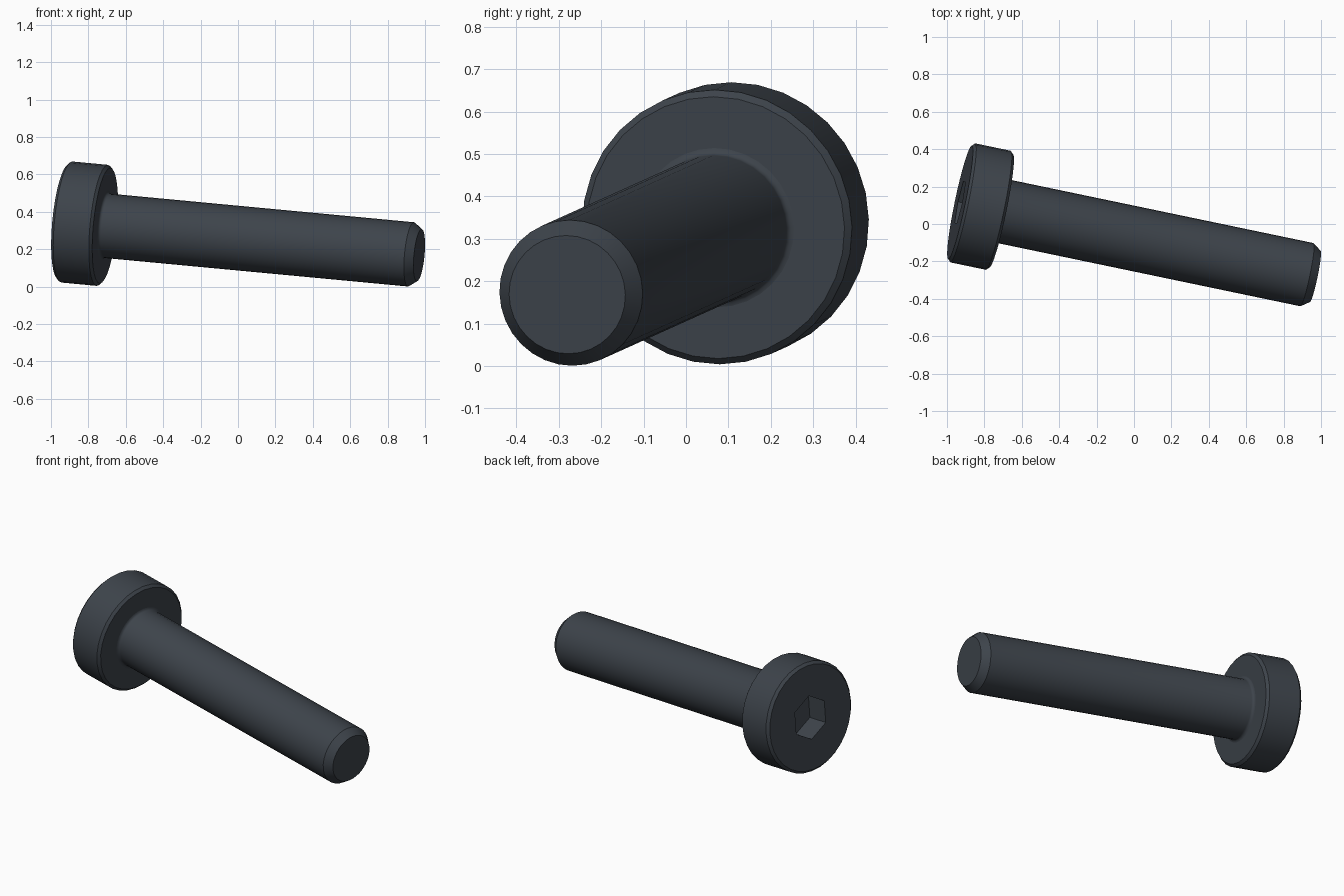
import bpy
import bmesh
from math import cos, sin, pi, radians
from mathutils import Matrix, Vector

cube = bpy.data.objects.get("Cube")
if cube:
    bpy.data.objects.remove(cube)

SEGMENTS = 32
HEAD_R, HEAD_LEN, EDGE = 0.325, 0.225, 0.015
SHANK_R, TIP_R, LENGTH = 0.1725, 0.14, 1.948
SOCKET_R, SOCKET_DEPTH = 0.13, 0.13

# Bolt axis: local z runs from the head face to the tip
axis = Vector((1, -0.2086, -0.094)).normalized()
side = Vector((0, 0, 1)).cross(axis).normalized()
rise = axis.cross(side)
placement = Matrix((side, rise, axis)).transposed().to_4x4()
placement.translation = (-0.93, 0.116, 0.347)

steel = bpy.data.materials.new("dark blue grey steel")
steel.use_nodes = True
colour = (0.047, 0.057, 0.07, 1)
steel.diffuse_color = colour
steel.node_tree.nodes["Principled BSDF"].inputs["Base Color"].default_value = colour


def lathe(name, profile, sides=SEGMENTS, turn=0.0):
    """Closed solid of revolution from (radius, distance along axis) pairs."""
    bm = bmesh.new()
    rings = []
    for r, t in profile:
        angles = [turn + 2 * pi * i / sides for i in range(sides)]
        rings.append([bm.verts.new((r * cos(a), r * sin(a), t)) for a in angles])
    for low, high in zip(rings, rings[1:]):
        for i in range(sides):
            j = (i + 1) % sides
            bm.faces.new((low[i], low[j], high[j], high[i]))
    bm.faces.new(rings[0][::-1])
    bm.faces.new(rings[-1])
    mesh = bpy.data.meshes.new(name)
    bm.to_mesh(mesh)
    bm.free()
    mesh.materials.append(steel)
    obj = bpy.data.objects.new(name, mesh)
    obj.matrix_world = placement
    bpy.context.collection.objects.link(obj)
    return obj


def select_only(obj):
    bpy.ops.object.select_all(action='DESELECT')
    obj.select_set(True)
    bpy.context.view_layer.objects.active = obj


# Head with chamfered rims
head = lathe("head", [
    (HEAD_R - EDGE, 0), (HEAD_R, EDGE),
    (HEAD_R, HEAD_LEN - EDGE), (HEAD_R - EDGE, HEAD_LEN)])

# Hexagonal drive socket cut into the head
cutter = lathe("socket_cutter", [(SOCKET_R, -0.1), (SOCKET_R, SOCKET_DEPTH)],
               sides=6, turn=pi / 6)
cutter.hide_render = True
cut = head.modifiers.new("socket", 'BOOLEAN')
cut.operation = 'DIFFERENCE'
cut.solver = 'EXACT'
cut.object = cutter
select_only(head)
bpy.ops.object.modifier_apply(modifier=cut.name)
bpy.data.objects.remove(cutter)

# Shank with a small fillet under the head and a chamfered tip
fillet = 0.016
curve = [(SHANK_R + fillet * (1 - sin(a)), HEAD_LEN + fillet * (1 - cos(a)))
         for a in (0, pi / 6, pi / 3, pi / 2)]
shank = lathe("shank", [(SHANK_R + fillet, HEAD_LEN - 0.05)] + curve
              + [(SHANK_R, LENGTH - 0.045), (TIP_R, LENGTH)])

for part in (head, shank):
    select_only(part)
    bpy.ops.object.shade_smooth_by_angle(angle=radians(32))
